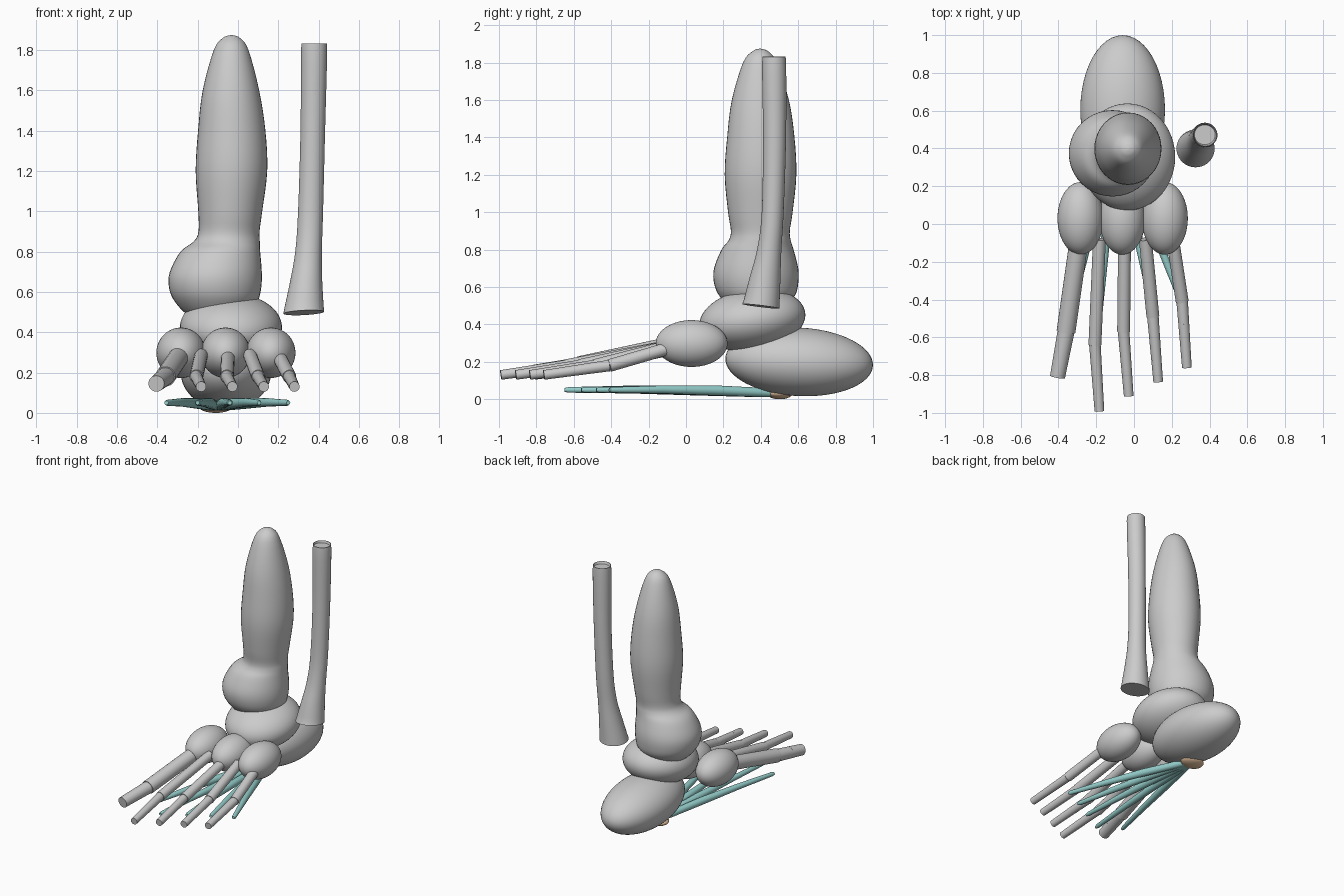
import bpy, bmesh, math
from mathutils import Vector

if "Cube" in bpy.data.objects:
    bpy.data.objects.remove(bpy.data.objects["Cube"])


def material(name, color):
    m = bpy.data.materials.new(name)
    m.diffuse_color = color
    m.use_nodes = True
    m.node_tree.nodes["Principled BSDF"].inputs["Base Color"].default_value = m.diffuse_color
    return m


def finish(name, bm, mat=None):
    bmesh.ops.recalc_face_normals(bm, faces=bm.faces)
    me = bpy.data.meshes.new(name)
    bm.to_mesh(me)
    bm.free()
    ob = bpy.data.objects.new(name, me)
    bpy.context.collection.objects.link(ob)
    if mat:
        me.materials.append(mat)
    bpy.ops.object.select_all(action='DESELECT')
    ob.select_set(True)
    bpy.context.view_layer.objects.active = ob
    bpy.ops.object.shade_smooth_by_angle(angle=math.radians(40))
    return ob


def ellipsoid(name, center, radii, tilt=0, mat=None):
    bm = bmesh.new()
    bmesh.ops.create_uvsphere(bm, u_segments=48, v_segments=32, radius=1)
    ob = finish(name, bm, mat)
    ob.location = center
    ob.scale = radii
    ob.rotation_euler.x = math.radians(tilt)
    return ob


def skin(bm, rings):
    loops = [[bm.verts.new(p) for p in r] for r in rings]
    n = len(loops[0])
    for a, b in zip(loops, loops[1:]):
        for i in range(n):
            j = (i + 1) % n
            bm.faces.new((a[i], a[j], b[j], b[i]))
    bm.faces.new(loops[0][::-1])
    bm.faces.new(loops[-1])


def spline(rows, steps=4):
    """Catmull-Rom through rows of numbers."""
    v = [Vector(r) for r in rows]
    out = []
    for i in range(len(v) - 1):
        a, b, c, d = v[max(i - 1, 0)], v[i], v[i + 1], v[min(i + 2, len(v) - 1)]
        for k in range(steps):
            t = k / steps
            out.append(b + (c - a) * (t / 2) + (a * 2 - b * 5 + c * 4 - d) * (t * t / 2)
                       + (b * 3 - a - c * 3 + d) * (t ** 3 / 2))
    return out + [v[-1]]


def upright(name, rows, slope=(0, 0), n=40):
    """Stack of oval sections: z, left x, right x, front y, back y."""
    bm, rings = bmesh.new(), []
    rows = spline(rows)
    for i, (z, x0, x1, y0, y1) in enumerate(rows):
        sx, sy = slope if i == len(rows) - 1 else (0, 0)
        ring = []
        for k in range(n):
            a = math.tau * k / n
            dx, dy = (x1 - x0) / 2 * math.cos(a), (y1 - y0) / 2 * math.sin(a)
            ring.append(((x0 + x1) / 2 + dx, (y0 + y1) / 2 + dy, z + sx * dx + sy * dy))
        rings.append(ring)
    skin(bm, rings)
    return finish(name, bm)


def rod(name, stations, mat=None, n=24):
    """Round tube through (point, radius) stations."""
    bm, rings = bmesh.new(), []
    axis = Vector(stations[-1][0]) - Vector(stations[0][0])
    q = axis.to_track_quat('Z', 'Y')
    for p, r in stations:
        rings.append([Vector(p) + q @ Vector((r * math.cos(math.tau * k / n),
                                              r * math.sin(math.tau * k / n), 0)) for k in range(n)])
    skin(bm, rings)
    return finish(name, bm, mat)


teal = material("teal", (0.30, 0.62, 0.60, 1))
orange = material("orange", (0.80, 0.55, 0.35, 1))

# Shin bone with its swollen inner ankle
upright("shin_bone", [
    (1.874, -0.037, -0.027, 0.39, 0.40), (1.86, -0.075, 0.01, 0.355, 0.44),
    (1.80, -0.12, 0.052, 0.305, 0.485), (1.60, -0.175, 0.105, 0.245, 0.55),
    (1.40, -0.198, 0.136, 0.22, 0.58), (1.20, -0.21, 0.145, 0.207, 0.59),
    (1.00, -0.197, 0.12, 0.225, 0.57), (0.90, -0.196, 0.107, 0.24, 0.555),
    (0.85, -0.22, 0.108, 0.228, 0.56), (0.80, -0.285, 0.11, 0.19, 0.575),
    (0.70, -0.338, 0.118, 0.15, 0.60), (0.62, -0.342, 0.115, 0.15, 0.60),
    (0.55, -0.312, 0.095, 0.18, 0.58), (0.48, -0.24, 0.03, 0.25, 0.51),
    (0.44, -0.12, -0.09, 0.36, 0.40)])

# Outer slender leg bone, flared at the bottom
upright("outer_leg_bone", [
    (1.815, 0.32, 0.43, 0.42, 0.525), (1.80, 0.313, 0.442, 0.407, 0.535),
    (1.40, 0.31, 0.432, 0.412, 0.535), (1.00, 0.298, 0.422, 0.405, 0.522),
    (0.80, 0.284, 0.416, 0.38, 0.51), (0.65, 0.258, 0.418, 0.34, 0.505),
    (0.497, 0.225, 0.427, 0.30, 0.50)], slope=(0.05, -0.12))

# Ankle, heel and midfoot bones
ellipsoid("ankle_bone", (-0.035, 0.355, 0.425), (0.253, 0.285, 0.165), 8)
ellipsoid("heel_bone", (-0.06, 0.605, 0.20), (0.224, 0.395, 0.183), -3)
for i, x in enumerate((-0.283, -0.062, 0.163)):
    ellipsoid(f"midfoot_bone_{i + 1}", (x, 0.03, 0.298), (0.122, 0.192, 0.125))

# Toes: base x, base y, head x, head y, tip x, tip y, radius, toe segments
toes = [(-0.29, -0.08, -0.36, -0.57, -0.405, -0.81, 0.05, 2),
        (-0.183, -0.08, -0.207, -0.64, -0.183, -0.99, 0.034, 3),
        (-0.05, -0.08, -0.055, -0.57, -0.028, -0.91, 0.034, 3),
        (0.06, -0.08, 0.10, -0.49, 0.128, -0.835, 0.034, 3),
        (0.20, -0.05, 0.255, -0.41, 0.28, -0.76, 0.034, 3)]
for i, (bx, by, hx, hy, tx, ty, r, count) in enumerate(toes):
    base, head, tip = Vector((bx, by, 0.285)), Vector((hx, hy, 0.18)), Vector((tx, ty, 0.13))
    if count == 2:
        tip.z = 0.145
    rod(f"foot_bone_{i + 1}", [(base, r), (head, r)])
    for k in range(count):
        rr = r * (0.9 - 0.05 * k)
        rod(f"toe_{i + 1}_segment_{k + 1}", [(head.lerp(tip, k / count), rr),
                                              (head.lerp(tip, (k + 1) / count), rr * 0.94)])

# Sole bands fanning from the heel
root = Vector((-0.10, 0.52, 0.03))
ends = [(-0.355, -0.55), (-0.20, -0.65), (-0.04, -0.56), (0.105, -0.48), (0.25, -0.41)]
for i, (x, y) in enumerate(ends):
    end = Vector((x, y, 0.05))
    prof = [(0, 0.02), (0.15, 0.025), (0.4, 0.027), (0.7, 0.021), (0.98, 0.015), (1, 0.010)]
    rod(f"sole_band_{i + 1}", [(root.lerp(end, t) + Vector((0, 0, 0.01 * math.sin(math.pi * t))), r)
                               for t, r in prof], teal)

# Heel pad where the bands meet
ellipsoid("heel_pad", (-0.11, 0.50, 0.032), (0.085, 0.07, 0.032), 0, orange)
